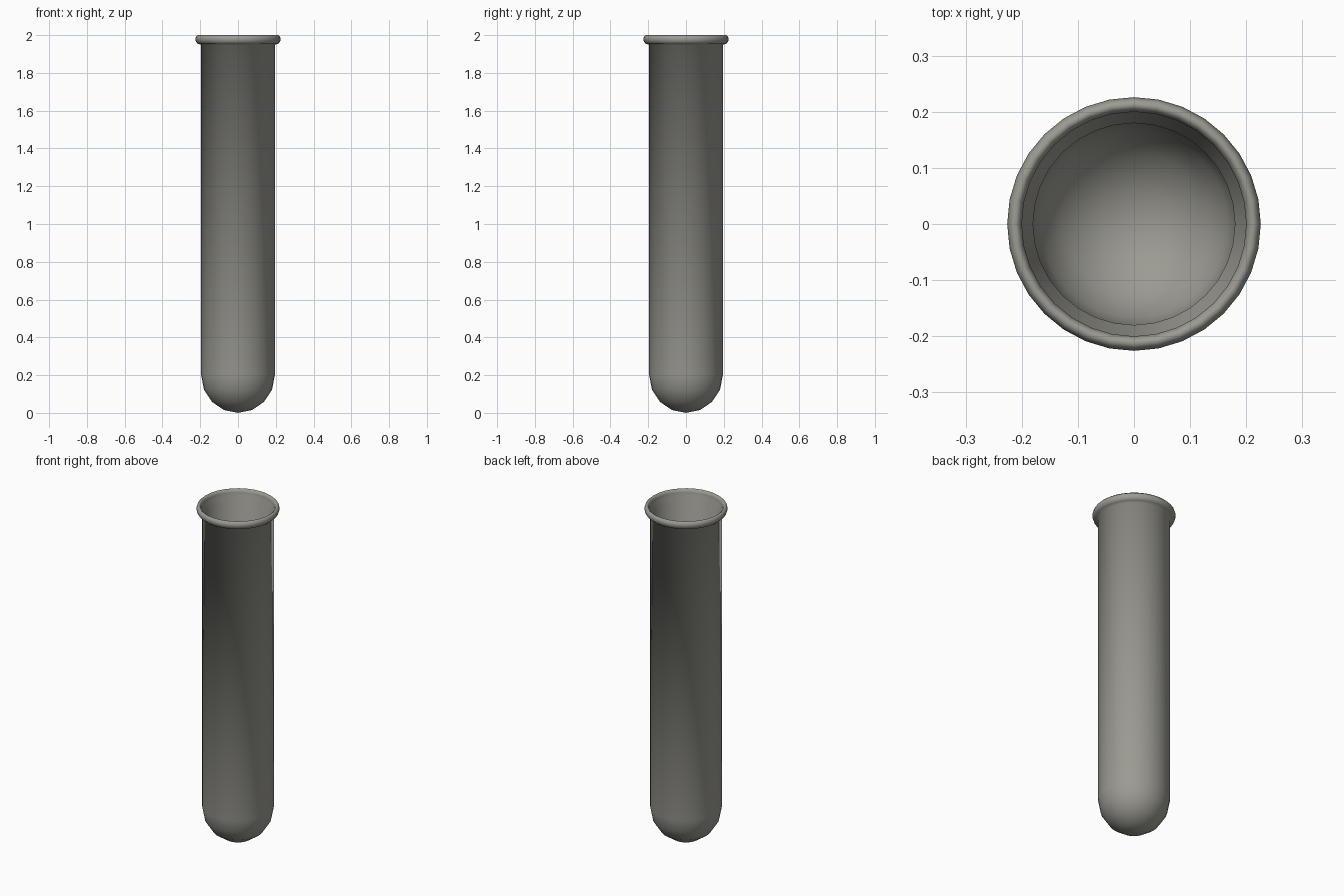
import bpy, bmesh, math

if "Cube" in bpy.data.objects:
    bpy.data.objects.remove(bpy.data.objects["Cube"])

SIDES = 32

# half profile (radius, height): round bottom, wall, rolled lip, inner wall
def bowl(radius, depth, low):
    return [(radius * math.sin(a), low + depth * (1 - math.cos(a)))
            for a in [i * math.pi / 8 for i in range(5)]]

outside = bowl(0.195, 0.2, 0.0)
lip = [(0.195, 1.95), (0.212, 1.953), (0.222, 1.964), (0.226, 1.978),
       (0.222, 1.992), (0.213, 2.0), (0.204, 1.993), (0.2, 1.98), (0.2, 1.965)]
inside = [(0.18, 1.93)] + bowl(0.18, 0.18, 0.02)[::-1]
profile = outside + lip + inside

# test tube turned around z
bm = bmesh.new()
verts = [bm.verts.new((r, 0, z)) for r, z in profile]
edges = [bm.edges.new(pair) for pair in zip(verts, verts[1:])]
bmesh.ops.spin(bm, geom=verts + edges, cent=(0, 0, 0), axis=(0, 0, 1),
               angle=2 * math.pi, steps=SIDES)
bmesh.ops.remove_doubles(bm, verts=bm.verts, dist=0.0001)
bmesh.ops.recalc_face_normals(bm, faces=bm.faces)
mesh = bpy.data.meshes.new("test_tube")
bm.to_mesh(mesh)
bm.free()
tube = bpy.data.objects.new("test_tube", mesh)
bpy.context.collection.objects.link(tube)

# dark warm grey glass
glass = bpy.data.materials.new("smoky_glass")
glass.diffuse_color = (0.33, 0.325, 0.29, 1)
glass.use_nodes = True
glass.node_tree.nodes["Principled BSDF"].inputs["Base Color"].default_value = glass.diffuse_color
mesh.materials.append(glass)

# smooth all over, so the wall flows into the lip
bpy.context.view_layer.objects.active = tube
tube.select_set(True)
bpy.ops.object.shade_smooth_by_angle(angle=math.radians(89))
